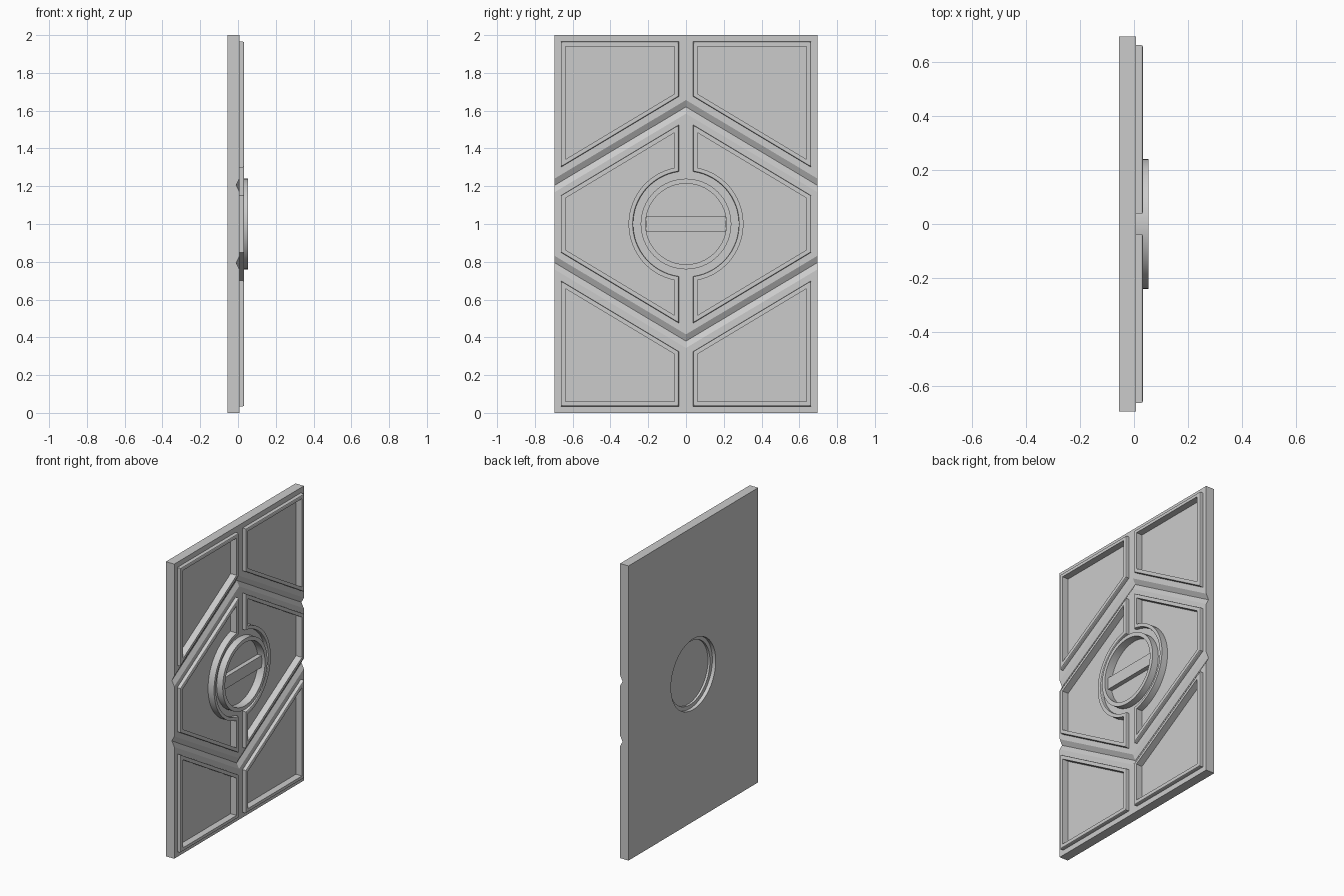
import bpy, bmesh, math
from mathutils import Vector

if "Cube" in bpy.data.objects:
    bpy.data.objects.remove(bpy.data.objects["Cube"])

FACE = 0.008     # front surface of the slab
BACK = -0.055
TRIM = 0.033     # top of the raised frames
FLOOR = -0.012   # bottom of the sunken panels
SEG = 64

grey = bpy.data.materials.new("grey metal")
grey.diffuse_color = (0.6, 0.6, 0.6, 1)
grey.use_nodes = True
grey.node_tree.nodes["Principled BSDF"].inputs["Base Color"].default_value = grey.diffuse_color


def skin(name, loops, caps=True, closed=False):
    """Join equal-length loops of points with quads."""
    bm = bmesh.new()
    rings = [[bm.verts.new(p) for p in lp] for lp in loops]
    pairs = list(zip(rings, rings[1:]))
    if closed:
        pairs.append((rings[-1], rings[0]))
    for a, b in pairs:
        for i in range(len(a)):
            j = (i + 1) % len(a)
            bm.faces.new((a[i], a[j], b[j], b[i]))
    if caps:
        bm.faces.new(rings[0])
        bm.faces.new(rings[-1])
    bmesh.ops.recalc_face_normals(bm, faces=bm.faces)
    mesh = bpy.data.meshes.new(name)
    bm.to_mesh(mesh)
    bm.free()
    ob = bpy.data.objects.new(name, mesh)
    bpy.context.collection.objects.link(ob)
    mesh.materials.append(grey)
    return ob


def at(pts, x):
    return [(x, y, z) for y, z in pts]


def circle(r, x):
    return [(x, r * math.cos(2 * math.pi * i / SEG), 1 + r * math.sin(2 * math.pi * i / SEG))
            for i in range(SEG)]


def inset(pts, d):
    """Mitred inward offset of a counter-clockwise outline."""
    out = []
    for i, p in enumerate(pts):
        p = Vector(p)
        a = (p - Vector(pts[i - 1])).normalized()
        b = (Vector(pts[(i + 1) % len(pts)]) - p).normalized()
        na, nb = Vector((-a.y, a.x)), Vector((-b.y, b.x))
        q = p + (na + nb) * (d / (1 + na.dot(nb)))
        out.append((q.x, q.y))
    return out


def activate(ob):
    bpy.ops.object.select_all(action='DESELECT')
    ob.select_set(True)
    bpy.context.view_layer.objects.active = ob


def cut(ob, cutter):
    activate(ob)
    m = ob.modifiers.new("cut", 'BOOLEAN')
    m.operation, m.solver, m.object = 'DIFFERENCE', 'EXACT', cutter
    bpy.ops.object.modifier_apply(modifier=m.name)
    bpy.data.objects.remove(cutter, do_unlink=True)


def smooth(ob):
    activate(ob)
    bpy.ops.object.shade_smooth_by_angle(angle=math.radians(25))


# Slab
rect = [(-0.695, 0), (0.695, 0), (0.695, 2), (-0.695, 2)]
slab = skin("door_slab", [at(rect, BACK), at(rect, FACE)])

# Chevron grooves
for edge, peak in ((1.205, 1.62), (0.795, 0.38)):
    slope = (peak - edge) / 0.695
    sections = []
    for y in (-0.8, 0, 0.8):
        z = peak - slope * abs(y)
        sections.append([(FACE - 0.018, y, z), (FACE + 0.018, y, z + 0.072),
                         (FACE + 0.018, y, z - 0.072)])
    cut(slab, skin("groove_cutter", sections))

# Hole for the hub
cut(slab, skin("hub_cutter", [circle(0.24, -0.2), circle(0.24, 0.2)]))

# Panel outlines on the +y half, counter-clockwise
a0 = math.acos(0.038 / 0.28)
arc = [(0.28 * math.cos(t), 1 + 0.28 * math.sin(t))
       for t in (a0 * (2 * i / 32 - 1) for i in range(33))]
outlines = {
    "upper": [(0.038, 1.965), (0.038, 1.675), (0.663, 1.30), (0.663, 1.965)],
    "middle": [(0.038, 0.475), (0.663, 0.85), (0.663, 1.15), (0.038, 1.525)] + arc[::-1],
    "lower": [(0.038, 0.035), (0.663, 0.035), (0.663, 0.70), (0.038, 0.325)],
}

# Sunken panels with raised, soft-edged frames
for part, right in outlines.items():
    left = [(-y, z) for y, z in right][::-1]
    for side, pts in (("right", right), ("left", left)):
        inner = inset(pts, 0.024)
        cut(slab, skin("panel_cutter", [at(inner, FLOOR), at(inner, 0.2)]))
        frame = skin(f"{part}_frame_{side}", [
            at(pts, FACE), at(pts, TRIM - 0.006), at(inset(pts, 0.002), TRIM - 0.002),
            at(inset(pts, 0.006), TRIM), at(inner, TRIM), at(inner, FACE)],
            caps=False, closed=True)
        smooth(frame)

# Round hub, dished on both sides
hub = skin("hub_ring", [circle(r, x) for r, x in (
    (0.214, -0.015), (0.214, -0.03), (0.24, -0.03), (0.24, 0.053),
    (0.214, 0.053), (0.214, 0.0))])
smooth(hub)
smooth(slab)

# Handle bar across the hub, ends following the ring
h = 0.04
a1 = math.asin(h / 0.213)
ends = [a1 * (i / 2 - 1) for i in range(5)]
bar = [(0.213 * math.cos(t), 1 + 0.213 * math.sin(t)) for t in ends]
bar += [(-y, z) for y, z in bar[::-1]]
skin("handle_bar", [at(bar, 0.0), at(bar, 0.03)])
